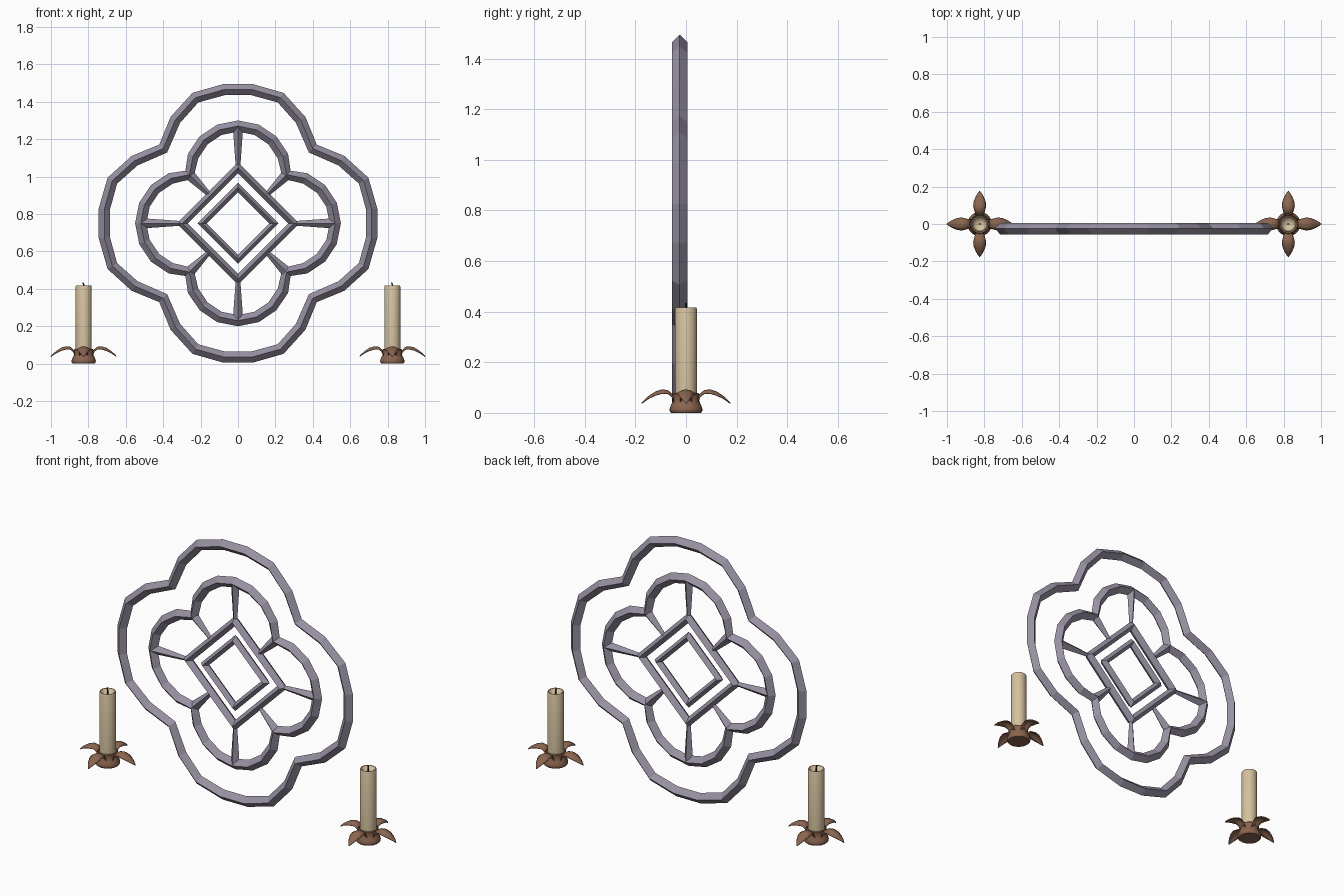
import bpy, bmesh, math
from mathutils import Vector, Matrix

if "Cube" in bpy.data.objects:
    bpy.data.objects.remove(bpy.data.objects["Cube"])

CZ, CY = 0.75, -0.025   # centre of the tracery


def material(name, rgb):
    m = bpy.data.materials.new(name)
    m.diffuse_color = (*rgb, 1)
    m.use_nodes = True
    m.node_tree.nodes["Principled BSDF"].inputs["Base Color"].default_value = m.diffuse_color
    return m


STONE = material("stone", (0.31, 0.28, 0.36))
WAX = material("wax", (0.66, 0.53, 0.34))
COPPER = material("copper", (0.26, 0.13, 0.08))
DARK = material("wick_dark", (0.02, 0.018, 0.015))


def finish(bm, name, mat, smooth=False):
    bmesh.ops.remove_doubles(bm, verts=bm.verts, dist=1e-5)
    bmesh.ops.recalc_face_normals(bm, faces=bm.faces)
    me = bpy.data.meshes.new(name)
    bm.to_mesh(me)
    bm.free()
    me.materials.append(mat)
    ob = bpy.data.objects.new(name, me)
    bpy.context.collection.objects.link(ob)
    if smooth:
        bpy.ops.object.select_all(action='DESELECT')
        ob.select_set(True)
        bpy.context.view_layer.objects.active = ob
        bpy.ops.object.shade_smooth_by_angle(angle=math.radians(40))
    return ob


def sweep(name, pts, radii, closed=True):
    """Diamond-section bar along points in the x/z plane."""
    bm = bmesh.new()
    n = len(pts)
    P = [Vector(p) for p in pts]
    rings = []
    for i, p in enumerate(P):
        if closed:
            a, b = (p - P[i - 1]).normalized(), (P[(i + 1) % n] - p).normalized()
        else:
            a = b = (P[-1] - P[0]).normalized()
        t = (a + b).normalized()
        nx, nz = -t.y, t.x
        r = radii[i] if isinstance(radii, (list, tuple)) else radii
        rings.append([bm.verts.new((p.x + nx * u * r, CY + v * r, CZ + p.y + nz * u * r))
                      for u, v in ((1, 0), (0, 1), (-1, 0), (0, -1))])
    for i in range(n if closed else n - 1):
        A, B = rings[i], rings[(i + 1) % n]
        for k in range(4):
            bm.faces.new((A[k], A[(k + 1) % 4], B[(k + 1) % 4], B[k]))
    if not closed:
        bm.faces.new(rings[0])
        bm.faces.new(rings[-1])
    return finish(bm, name, STONE)


def four_lobes(lobe):
    """Repeat a top lobe (clockwise, without its last point) at quarter turns."""
    out = []
    for q in range(4):
        for x, z in lobe:
            for _ in range(q):
                x, z = z, -x
            out.append((x, z))
    return out


# Outer and inner quatrefoil rings
half = [(0.40, 0.40), (0.335, 0.553), (0.228, 0.672), (0.075, 0.715)]
outer = [(-x, z) for x, z in half] + half[:0:-1]
sweep("outer_quatrefoil", four_lobes(outer), 0.03)
inner = [(-0.26 * math.cos(math.pi * i / 8), 0.26 + 0.26 * math.sin(math.pi * i / 8))
         for i in range(8)]
sweep("inner_quatrefoil", four_lobes(inner), 0.03)

# Nested diamonds
sweep("large_diamond", four_lobes([(0, 0.298)]), 0.029)
sweep("small_diamond", four_lobes([(0, 0.192)]), 0.025)

# Tapered spokes: four to the lobe tops, four to the notches
for k in range(8):
    a = k * math.pi / 4
    r0, r1 = (0.30, 0.52) if k % 2 == 0 else (0.215, 0.36)
    d = Vector((math.cos(a), math.sin(a)))
    sweep(f"spoke_{k + 1}", [d * r0, d * r1], [0.012, 0.028], closed=False)


def lathe(name, profile, x0, mat, n=24):
    bm = bmesh.new()
    rings = [[bm.verts.new((x0 + r * math.cos(2 * math.pi * i / n),
                            r * math.sin(2 * math.pi * i / n), z)) for i in range(n)]
             if r > 0 else [bm.verts.new((x0, 0, z))] * n for r, z in profile]
    for A, B in zip(rings, rings[1:]):
        for i in range(n):
            j = (i + 1) % n
            vs = list(dict.fromkeys((A[i], A[j], B[j], B[i])))
            bm.faces.new(vs)
    return finish(bm, name, mat, True)


# Petal stations: radius, height, half width
PETAL = [(0.046, 0.052, 0.024), (0.056, 0.074, 0.023), (0.072, 0.088, 0.028),
         (0.095, 0.091, 0.034), (0.120, 0.083, 0.031), (0.145, 0.067, 0.021),
         (0.163, 0.051, 0.010), (0.175, 0.038, 0.001)]


def petals(name, x0):
    bm = bmesh.new()
    for q in range(4):
        rot = Matrix.Rotation(q * math.pi / 2, 3, 'Z')
        rows = []
        for r, z, w in PETAL:
            rows.append([bm.verts.new(rot @ Vector((r, w * s, z - 0.42 * w * s * s))
                                      + Vector((x0, 0, 0)))
                         for s in (-1, -0.5, 0, 0.5, 1)])
        for A, B in zip(rows, rows[1:]):
            for i in range(4):
                bm.faces.new((A[i], B[i], B[i + 1], A[i + 1]))
    ob = finish(bm, name, COPPER, True)
    m = ob.modifiers.new("thickness", 'SOLIDIFY')
    m.thickness = 0.004
    m.offset = 0


for side, x0 in (("left", -0.825), ("right", 0.825)):
    # Holder cup with four drooping petals
    lathe(f"{side}_holder_cup",
          [(0, 0), (0.058, 0), (0.064, 0.006), (0.065, 0.016), (0.060, 0.030),
           (0.053, 0.045), (0.051, 0.060), (0.053, 0.074), (0.049, 0.078),
           (0.043, 0.070), (0, 0.065)], x0, COPPER)
    petals(f"{side}_holder_petals", x0)
    # Candle with a dished top
    lathe(f"{side}_candle",
          [(0, 0.05), (0.043, 0.05), (0.043, 0.412), (0.041, 0.417), (0.037, 0.416),
           (0.030, 0.404), (0.015, 0.396), (0, 0.395)], x0, WAX)
    # Bent wick
    cu = bpy.data.curves.new(f"{side}_wick", 'CURVE')
    cu.dimensions = '3D'
    cu.bevel_depth = 0.004
    cu.bevel_resolution = 1
    cu.use_fill_caps = True
    sp = cu.splines.new('POLY')
    sp.points.add(2)
    for p, (dx, z) in zip(sp.points, ((0, 0.39), (0.001, 0.42), (-0.004, 0.434))):
        p.co = (x0 + dx, 0, z, 1)
    cu.materials.append(DARK)
    bpy.context.collection.objects.link(bpy.data.objects.new(f"{side}_wick", cu))
